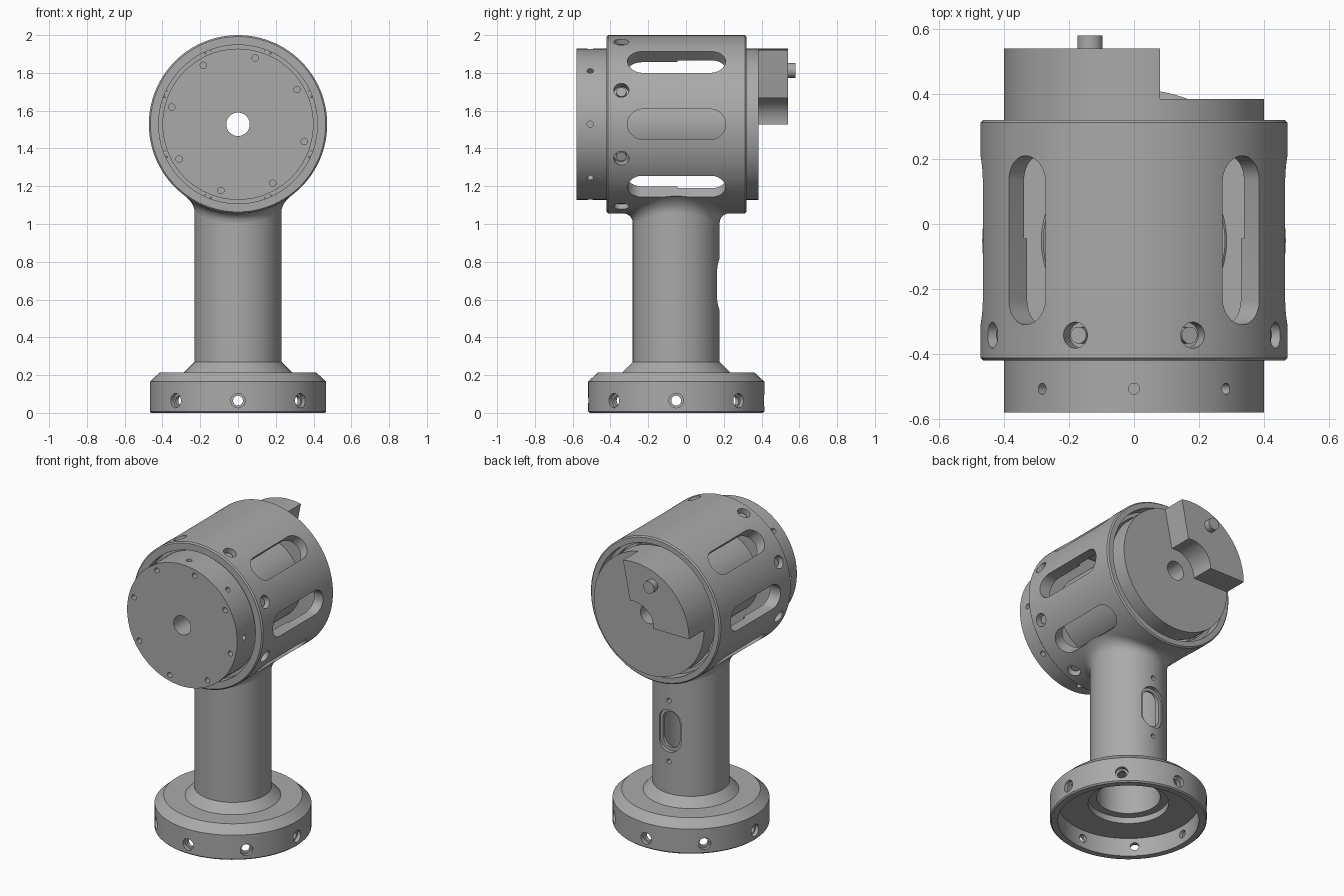
import bpy, bmesh
from math import sin, cos, pi, radians, sqrt
from mathutils import Matrix, Vector

cube = bpy.data.objects.get("Cube")
if cube:
    bpy.data.objects.remove(cube)

AXIS_Z = 1.528      # height of the head axis
HEAD_R = 0.472
STEM_Y = -0.052     # stem and base centre
STEM_R = 0.23

metal = bpy.data.materials.new("machined_grey")
GREY = (0.4, 0.4, 0.4, 1)
metal.diffuse_color = GREY
metal.use_nodes = True
metal.node_tree.nodes["Principled BSDF"].inputs["Base Color"].default_value = GREY


def make(name, bm):
    bmesh.ops.recalc_face_normals(bm, faces=bm.faces[:])
    mesh = bpy.data.meshes.new(name)
    bm.to_mesh(mesh)
    bm.free()
    mesh.materials.append(metal)
    obj = bpy.data.objects.new(name, mesh)
    bpy.context.collection.objects.link(obj)
    return obj


def smooth(obj):
    bpy.ops.object.select_all(action='DESELECT')
    obj.select_set(True)
    bpy.context.view_layer.objects.active = obj
    bpy.ops.object.shade_smooth_by_angle(angle=radians(30))


def frame(origin, z, x):
    z, x = Vector(z).normalized(), Vector(x).normalized()
    rot = Matrix((x, z.cross(x), z)).transposed().to_4x4()
    return Matrix.Translation(origin) @ rot


def lathe(name, profile, matrix, n=96):
    """Revolve a closed profile; profile(angle) gives (radius, height) pairs."""
    bm = bmesh.new()
    rings = []
    for i in range(n):
        a = 2 * pi * i / n
        rings.append([bm.verts.new(matrix @ Vector((r * cos(a), r * sin(a), h)))
                      for r, h in profile(a)])
    for i in range(n):
        p, q = rings[i], rings[(i + 1) % n]
        for j in range(len(p)):
            k = (j + 1) % len(p)
            bm.faces.new((p[j], q[j], q[k], p[k]))
    return make(name, bm)


def rounded(r, half=0.0, n=32):
    """Circle, or a slot outline when half is the straight half length."""
    pts = []
    for i in range(n):
        a = 2 * pi * (i + 0.5) / n
        pts.append((r * cos(a) + (half if cos(a) > 0 else -half), r * sin(a)))
    return pts


def prism(bm, outline, lo, hi, matrix):
    a = [bm.verts.new(matrix @ Vector((x, y, lo))) for x, y in outline]
    b = [bm.verts.new(matrix @ Vector((x, y, hi))) for x, y in outline]
    bm.faces.new(a[::-1])
    bm.faces.new(b)
    for i in range(len(a)):
        j = (i + 1) % len(a)
        bm.faces.new((a[i], a[j], b[j], b[i]))


def cut(obj, cutters):
    """Subtract groups of prisms, then bake the result and drop the cutters."""
    helpers = []
    for group in cutters:
        bm = bmesh.new()
        for args in group:
            prism(bm, *args)
        tool = make("cutter", bm)
        tool.hide_render = True
        helpers.append(tool)
        mod = obj.modifiers.new("cut", 'BOOLEAN')
        mod.operation = 'DIFFERENCE'
        mod.solver = 'EXACT'
        mod.object = tool
    deps = bpy.context.evaluated_depsgraph_get()
    mesh = bpy.data.meshes.new_from_object(obj.evaluated_get(deps))
    obj.modifiers.clear()
    obj.data = mesh
    mesh.materials.clear()
    mesh.materials.append(metal)
    for tool in helpers:
        bpy.data.objects.remove(tool)
    smooth(obj)


def head_radial(deg, y):
    a = radians(deg)
    return frame((0, y, AXIS_Z), (cos(a), 0, sin(a)), (0, 1, 0))


def base_radial(deg, z):
    a = radians(deg)
    return frame((0, STEM_Y, z), (cos(a), sin(a), 0), (0, 0, 1))


head_axis = frame((0, 0, AXIS_Z), (0, 1, 0), (1, 0, 0))
stem_axis = Matrix.Translation((0, STEM_Y, 0))
eighths = [45 * i for i in range(8)]

# Base flange and hollow stem
base_profile = [(0.19, 1.12), (STEM_R, 1.12), (STEM_R, 0.27), (0.285, 0.215),
                (0.413, 0.215), (0.467, 0.165), (0.467, 0.008), (0.459, 0),
                (0.42, 0), (0.42, 0.12), (0.24, 0.12), (0.24, 0.16), (0.19, 0.16)]
stem = lathe("base_and_stem", lambda a: base_profile, stem_axis)
cut(stem, [
    [(rounded(0.038), 0.442, 0.6, base_radial(d, 0.065)) for d in eighths],
    [(rounded(0.026), 0.35, 0.55, base_radial(d, 0.065)) for d in eighths],
    # Cable window with its stepped lip and two screw holes
    [(rounded(0.08, 0.058), 0.205, 0.4, base_radial(90, 0.68))],
    [(rounded(0.062, 0.055), 0.1, 0.3, base_radial(90, 0.68))],
    [(rounded(0.015), 0.1, 0.3, base_radial(90, z)) for z in (0.48, 0.88)],
])


# Fillet between the stem and the underside of the head
def fillet(a):
    size = 0.05

    def under(r):
        return AXIS_Z - sqrt(HEAD_R ** 2 - (r * cos(a)) ** 2)
    pts = []
    for i in range(7):
        t = pi / 2 * i / 6
        r = STEM_R + size * (1 - cos(t))
        pts.append((r, under(r) - size * (1 - sin(t))))
    return pts + [(0.21, under(0.21) + 0.01), (0.21, under(STEM_R) - size)]


smooth(lathe("neck_fillet", fillet, stem_axis))

# Head casing: stepped bore, six long slots, ring of counterbored holes
casing_profile = [(0.42, -0.42), (0.464, -0.42), (HEAD_R, -0.412), (HEAD_R, 0.312),
                  (0.464, 0.32), (0.43, 0.32), (0.43, 0.25), (0.407, 0.25),
                  (0.407, -0.045), (0.393, -0.045), (0.393, -0.36), (0.42, -0.36)]
casing = lathe("head_casing", lambda a: casing_profile, head_axis, 128)
screw_angles = [d + 22.5 for d in eighths]
cut(casing, [
    [(rounded(0.08, 0.18), 0.32, 0.6, head_radial(d, -0.05))
     for d in (0, 45, 135, 180, 225, 315)],
    [(rounded(0.04), 0.42, 0.6, head_radial(d, -0.342)) for d in screw_angles],
])

# Set screws sunk in the casing holes
bm = bmesh.new()
for d in screw_angles:
    prism(bm, rounded(0.026, 0, 20), 0.41, 0.447, head_radial(d, -0.342))
smooth(make("set_screws", bm))

# Rotor: two flanges on a drum with a through bore
rotor_profile = [(0.062, -0.58), (0.4, -0.58), (0.4, -0.37), (0.27, -0.37),
                 (0.27, 0.27), (0.4, 0.27), (0.4, 0.385), (0.062, 0.385)]
rotor = lathe("rotor", lambda a: rotor_profile, head_axis)
face_holes = []
for d in eighths:
    a = radians(d + 75.5)
    spot = Matrix.Translation((0.362 * cos(a), 0, 0.362 * sin(a)))
    face_holes.append((rounded(0.017, 0, 16), -0.7, -0.54, spot @ head_axis))
cut(rotor, [
    face_holes,
    [(rounded(0.017, 0, 16), 0.365, 0.5, head_radial(d, -0.507)) for d in eighths],
])

# Sector shaped stop block on the rear flange
start, end, steps = radians(78.5), pi, 30
angles = [start + (end - start) * i / steps for i in range(steps + 1)]
outline = [(0.4 * cos(a), -0.4 * sin(a)) for a in angles]
outline += [(0.143 * cos(a), -0.143 * sin(a)) for a in reversed(angles)]
bm = bmesh.new()
prism(bm, outline, 0.38, 0.54, head_axis)
smooth(make("stop_block", bm))

# Drive pin on the block
bm = bmesh.new()
prism(bm, rounded(0.039), 0.53, 0.58, Matrix.Translation((-0.135, 0, 0.285)) @ head_axis)
smooth(make("drive_pin", bm))
